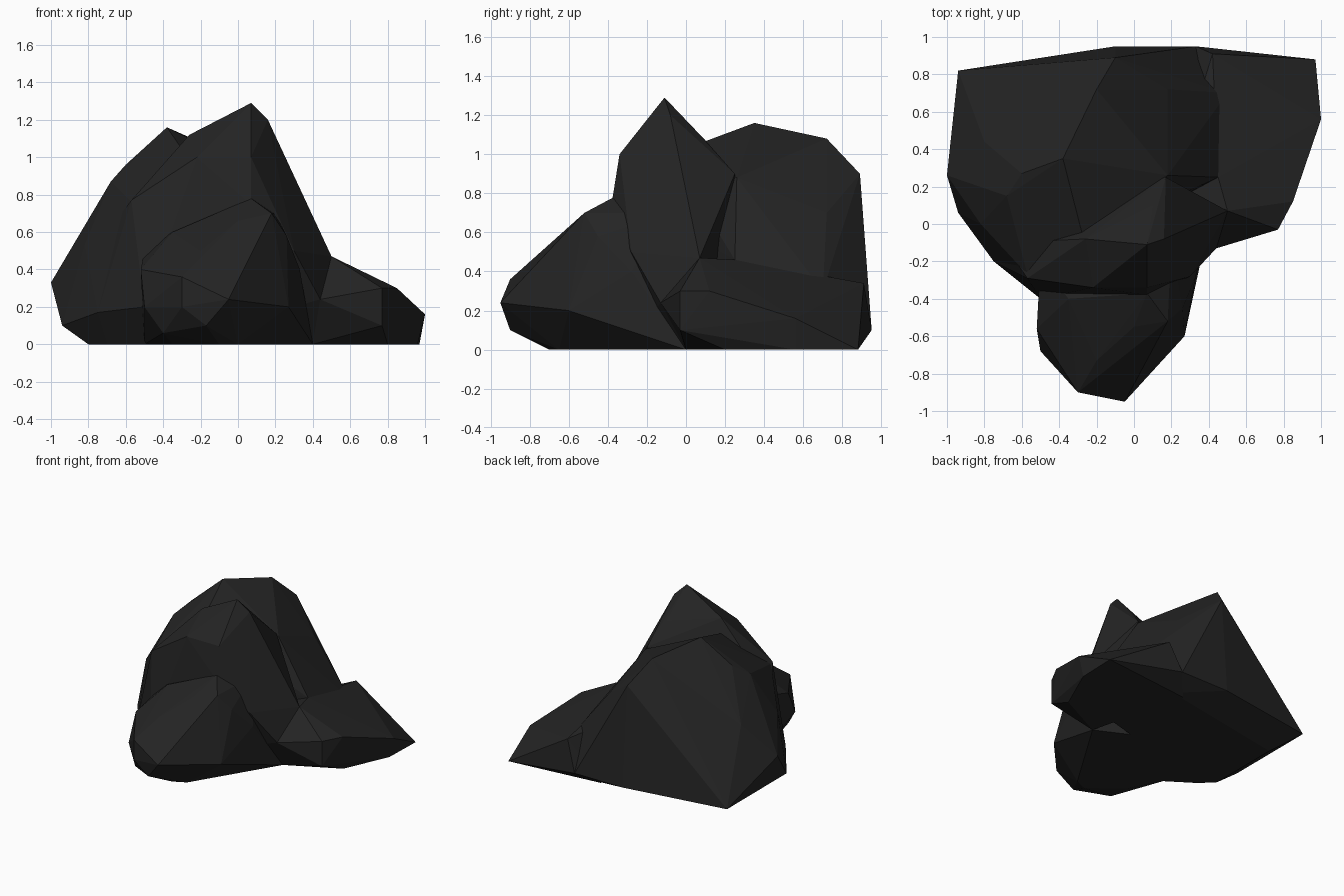
import bpy
import bmesh

# Remove the default object
default_cube = bpy.data.objects.get("Cube")
if default_cube:
    bpy.data.objects.remove(default_cube, do_unlink=True)

# Single dark stone colour
stone = bpy.data.materials.new("charcoal_stone")
stone.use_nodes = True
stone_colour = (.018, .018, .018, 1)
stone.diffuse_color = stone_colour
shader = next(node for node in stone.node_tree.nodes if node.type == "BSDF_PRINCIPLED")
shader.inputs["Base Color"].default_value = stone_colour
shader.inputs["Roughness"].default_value = .9


def boulder(name, corners, footing):
    """Wrap a faceted convex chunk of rock around its corners and ground points."""
    mesh = bpy.data.meshes.new(name)
    bm = bmesh.new()
    for corner in corners:
        bm.verts.new(corner)
    for x, y in footing:
        bm.verts.new((x, y, 0))
    hull = bmesh.ops.convex_hull(bm, input=bm.verts[:], use_existing_faces=False)
    buried = {item for key in ("geom_interior", "geom_unused") for item in hull[key]
              if isinstance(item, bmesh.types.BMVert) and item.is_valid and not item.link_faces}
    bmesh.ops.delete(bm, geom=list(buried), context="VERTS")
    bmesh.ops.recalc_face_normals(bm, faces=bm.faces[:])
    for face in bm.faces:
        face.smooth = False
    bm.to_mesh(mesh)
    bm.free()
    mesh.materials.append(stone)
    rock = bpy.data.objects.new(name, mesh)
    bpy.context.scene.collection.objects.link(rock)
    return rock


# Broad mass at the back with a sloping crest
boulder("back_massif", corners=[
    (-.38, .35, 1.16), (-.2, .72, 1.08), (-.1, .89, .9), (-.6, .27, .96),
    (-.27, -.08, 1), (.18, .26, .88), (.18, .72, .7), (-.68, .15, .87),
    (-.82, 0, .53), (-.57, -.27, .76), (-.8, .44, .6), (-1, .26, .33),
    (-.94, .06, .1), (-.75, -.2, .17), (-.94, .82, .1), (-.1, .95, .1),
    (.33, .95, .1), (.18, .88, .47), (.5, .7, .3), (.45, .25, .46),
], footing=[(-.7, -.1), (-.8, 0), (-.8, .6), (.3, .8), (.4, .2)])

# Tall pointed peak leaning towards the front
boulder("front_peak", corners=[
    (.07, -.11, 1.29), (.16, -.08, 1.2), (-.22, -.34, 1), (-.26, -.08, 1.12),
    (.07, -.34, 1), (.07, -.38, .75), (.1, .1, 1.07), (.17, .25, .9),
    (-.57, -.29, .77), (-.7, -.1, .6), (.5, .07, .47), (.3, -.28, .5),
    (.44, -.13, .24), (-.75, -.2, .17), (-.5, -.4, .2),
], footing=[(.4, 0), (-.7, -.1), (-.4, -.3), (-.2, .3)])

# Rounded foot pushing out at the front and running back under the peak
boulder("front_foot", corners=[
    (0, -.55, .66), (.18, -.52, .7), (.07, -.37, .78), (-.2, -.73, .5),
    (-.3, -.9, .36), (-.3, -.9, .2), (-.05, -.95, .24), (-.17, -.9, .1),
    (-.4, -.74, .06), (-.5, -.68, .2), (-.52, -.56, .4), (-.5, -.43, .2),
    (-.35, -.4, .6), (.26, -.45, .58), (.27, -.6, .2), (.33, -.28, .4),
    (.33, -.28, .2), (-.5, -.2, .5), (.2, -.1, .7),
], footing=[(-.1, -.7), (0, -.65), (-.35, -.5), (.4, 0), (-.5, -.2)])

# Low apron running out to the side
boulder("side_apron", corners=[
    (.5, .07, .47), (.85, .12, .3), (1, .56, .16), (.97, .88, 0),
    (.77, -.03, .3), (.77, -.03, .1), (.44, -.13, .24), (.42, .91, .34),
    (.56, .8, .23), (.45, .25, .46), (.33, .95, .1), (.2, .2, .4),
], footing=[(.8, .2), (.96, .56), (.4, 0), (.2, .8)])
